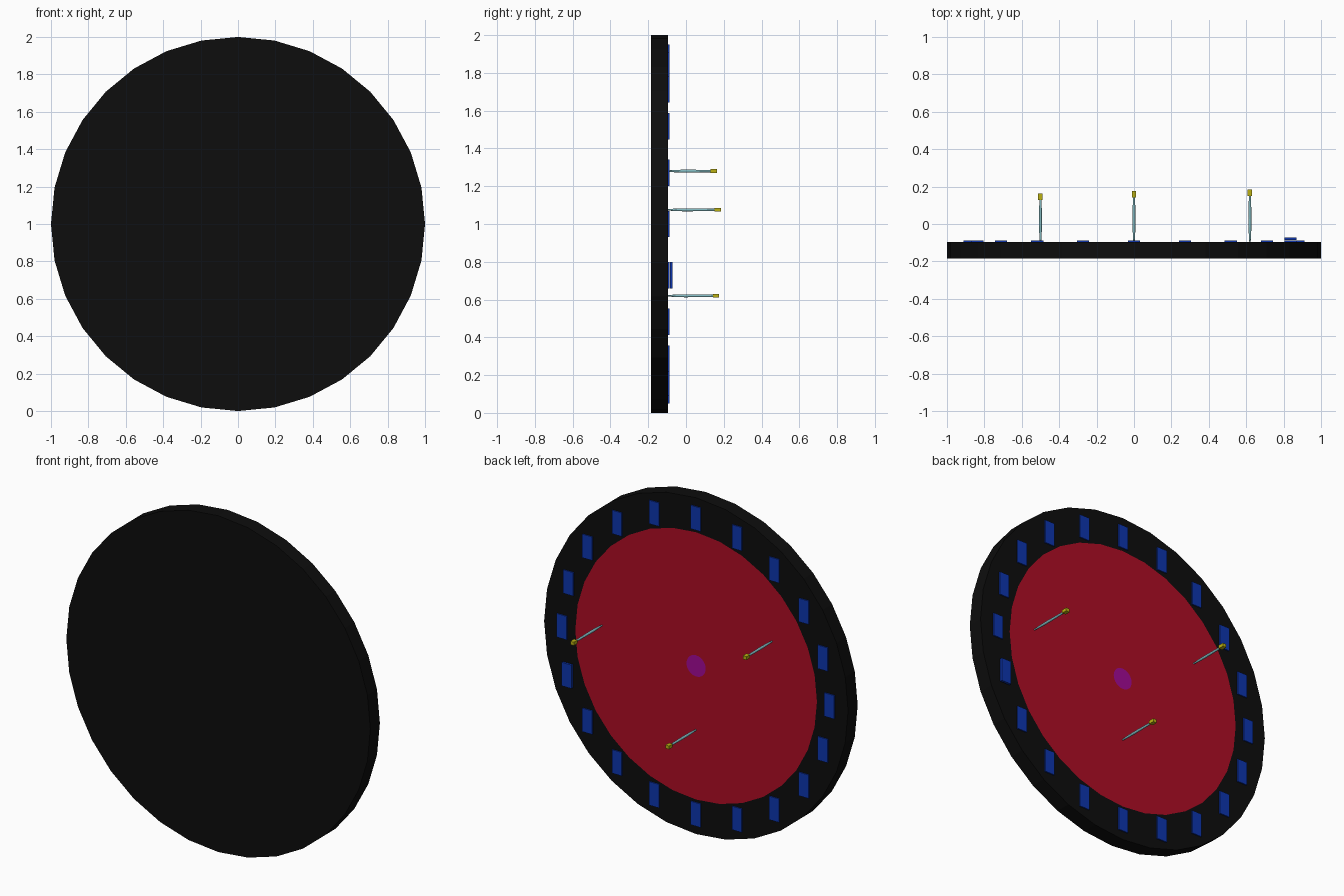
import bpy, bmesh
from math import sin, cos, pi
from mathutils import Matrix, Vector

if "Cube" in bpy.data.objects:
    bpy.data.objects.remove(bpy.data.objects["Cube"])

CZ = 1.0          # height of the board centre
BACK, FACE = -0.185, -0.095
SIDES = 32


def material(name, rgb):
    m = bpy.data.materials.new(name)
    m.diffuse_color = (*rgb, 1)
    m.use_nodes = True
    m.node_tree.nodes["Principled BSDF"].inputs["Base Color"].default_value = m.diffuse_color
    return m


black = material("black", (0.004, 0.004, 0.004))
red = material("red", (0.42, 0.004, 0.018))
purple = material("purple", (0.36, 0.003, 0.30))
blue = material("blue", (0.004, 0.035, 0.42))
steel = material("steel", (0.22, 0.48, 0.52))
yellow = material("yellow", (0.50, 0.44, 0.006))


def finish(name, bm, mats):
    bmesh.ops.recalc_face_normals(bm, faces=bm.faces)
    me = bpy.data.meshes.new(name)
    bm.to_mesh(me)
    bm.free()
    for m in mats:
        me.materials.append(m)
    ob = bpy.data.objects.new(name, me)
    bpy.context.collection.objects.link(ob)
    return ob


def lathe(name, profile, centre, sides, mats):
    """Rings along y from (y, radius, material of the band that follows)."""
    bm = bmesh.new()
    rings = []
    for y, r, _ in profile:
        rings.append([bm.verts.new((centre[0] + r * sin(2 * pi * i / sides), y,
                                    centre[1] + r * cos(2 * pi * i / sides)))
                      for i in range(sides)])
    bm.faces.new(rings[0])
    for k in range(len(rings) - 1):
        for i in range(sides):
            j = (i + 1) % sides
            f = bm.faces.new((rings[k][i], rings[k][j], rings[k + 1][j], rings[k + 1][i]))
            f.material_index = profile[k][2]
    cap = bm.faces.new(rings[-1])
    cap.material_index = profile[-1][2]
    return finish(name, bm, mats)


def box(name, centre, size, mat):
    bm = bmesh.new()
    bmesh.ops.create_cube(bm, size=1, matrix=Matrix.Translation(Vector(centre)) @ Matrix.Diagonal((*size, 1)))
    return finish(name, bm, [mat])


# Board: black rim, red playing field and purple bullseye on one flat face
lathe("board", [(BACK, 1.0, 0), (FACE, 1.0, 0), (FACE, 0.795, 1), (FACE, 0.063, 2)],
      (0, CZ), SIDES, [black, red, purple])

# Blank upright marker plates, one per sector; the one below the +x side is raised
for i in range(20):
    a = i * pi / 10
    raised = i == 19
    x, z = 0.88 * cos(a), CZ + 0.88 * sin(a)
    y = -0.079 if raised else FACE + 0.003
    box(f"sector_marker_{i + 1}", (x, y, z), (0.065, 0.014 if raised else 0.008, 0.14), blue)

# Darts: slim tapered shaft with a small block flight at the tail
for n, (x, z, tail) in enumerate([(-0.5, 1.28, 0.163), (0.0, 0.62, 0.176), (0.62, 1.075, 0.185)], 1):
    lathe(f"dart_{n}_shaft",
          [(FACE - 0.01, 0.003, 0), (FACE + 0.03, 0.006, 0), (FACE + 0.09, 0.008, 0), (tail - 0.02, 0.006, 0)],
          (x, z), 12, [steel])
    box(f"dart_{n}_flight", (x, tail - 0.017, z), (0.024, 0.034, 0.02), yellow)
